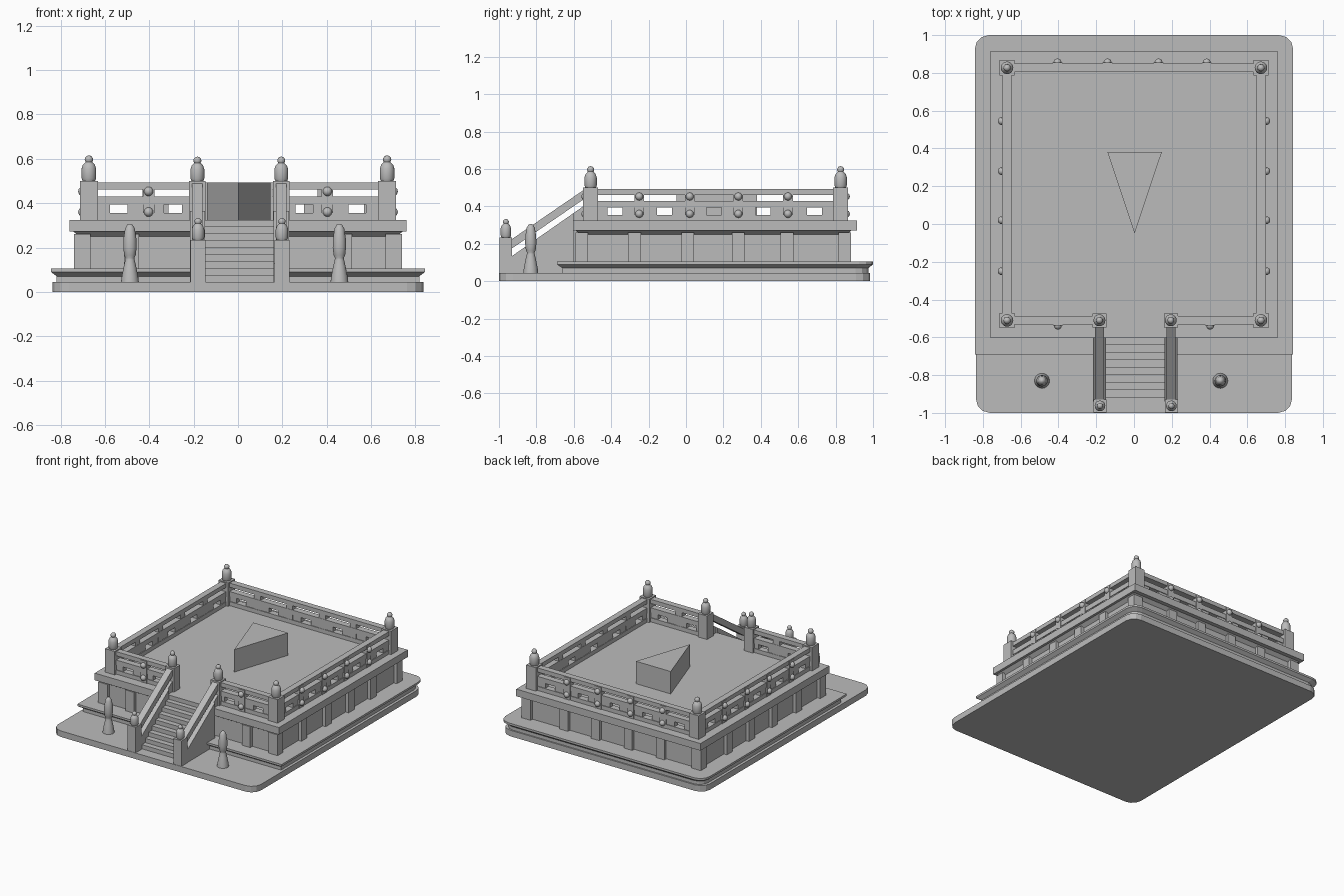
import bpy, bmesh, math
from mathutils import Vector

cube = bpy.data.objects.get("Cube")
if cube:
    bpy.data.objects.remove(cube, do_unlink=True)

stone = bpy.data.materials.new("grey_stone")
stone.use_nodes = True
GREY = (0.5, 0.5, 0.5, 1)
stone.diffuse_color = GREY
stone.node_tree.nodes["Principled BSDF"].inputs["Base Color"].default_value = GREY


def finish(name, bm, smooth=False):
    bmesh.ops.recalc_face_normals(bm, faces=bm.faces)
    mesh = bpy.data.meshes.new(name)
    bm.to_mesh(mesh)
    bm.free()
    mesh.materials.append(stone)
    obj = bpy.data.objects.new(name, mesh)
    bpy.context.collection.objects.link(obj)
    if smooth:
        bpy.ops.object.select_all(action='DESELECT')
        obj.select_set(True)
        bpy.context.view_layer.objects.active = obj
        bpy.ops.object.shade_smooth_by_angle(angle=math.radians(40))
    return obj


def loft(name, rings, smooth=False):
    """Join equal-sized rings of points and cap both ends."""
    bm = bmesh.new()
    rows = [[bm.verts.new(p) for p in ring] for ring in rings]
    n = len(rows[0])
    for a, b in zip(rows, rows[1:]):
        for i in range(n):
            j = (i + 1) % n
            bm.faces.new((a[i], a[j], b[j], b[i]))
    bm.faces.new(rows[0][::-1])
    bm.faces.new(rows[-1])
    return finish(name, bm, smooth)


def box(name, x0, x1, y0, y1, z0, z1):
    return loft(name, [[(x0, y0, z), (x1, y0, z), (x1, y1, z), (x0, y1, z)] for z in (z0, z1)])


def plan(x, y0, y1, z, front_r=0, back_r=0):
    """Rectangular outline with optional rounded front and back corners."""
    pts = []
    for sx, y, sy, r, start in ((1, y0, -1, front_r, 270), (1, y1, 1, back_r, 0),
                                (-1, y1, 1, back_r, 90), (-1, y0, -1, front_r, 180)):
        for k in range(4 if r else 1):
            a = math.radians(start + 30 * k)
            pts.append((sx * (x - r) + r * math.cos(a) if r else sx * x,
                        y - sy * r + r * math.sin(a) if r else y, z))
    return pts


def lathe(name, x, y, z, profile, sides=20):
    rings = [[(x + r * math.cos(2 * math.pi * i / sides),
               y + r * math.sin(2 * math.pi * i / sides), z + h) for i in range(sides)]
             for r, h in profile]
    return loft(name, rings, True)


def extrude_x(name, x0, x1, outline):
    return loft(name, [[(x, y, z) for y, z in outline] for x in (x0, x1)])


# Ground slab and stepped plinth
BASE, DECK = 0.045, 0.325
loft("ground_slab", [plan(0.837, -1, 0.985, z, 0.075, 0.075) for z in (0, BASE)])
loft("plinth", [plan(0.817, -0.66, 0.975, BASE, 0, 0.07), plan(0.817, -0.66, 0.975, 0.07, 0, 0.07),
                plan(0.843, -0.69, 1, 0.09, 0, 0.075), plan(0.843, -0.69, 1, 0.105, 0, 0.075)])

# Main body with flared cornice and deck
loft("body", [plan(0.715, -0.565, 0.86, 0.105), plan(0.715, -0.565, 0.86, 0.25),
              plan(0.742, -0.59, 0.885, 0.272)])
loft("deck", [plan(0.76, -0.603, 0.915, z) for z in (0.272, DECK)])

# Pilasters on the body
W = 0.034
for side in (-1, 1):
    for y in (-0.275, 0.01, 0.28, 0.54):
        xs = sorted((side * 0.70, side * 0.74))
        box("side_pilaster", *xs, y - W, y + W, 0.105, 0.26)
    for y0, y1 in ((-0.59, -0.525), (0.815, 0.883)):
        xs = sorted((side * 0.665, side * 0.74))
        box("corner_pilaster", *xs, y0, y1, 0.105, 0.26)
    x = side * 0.48
    box("front_pilaster", x - W, x + W, -0.59, -0.55, 0.105, 0.26)
for x in (-0.405, -0.14, 0.13, 0.39):
    box("back_pilaster", x - W, x + W, 0.85, 0.883, 0.105, 0.26)


# Posts with rounded finials
def post(name, x, y, z0, z1, half=0.04, scale=1.0):
    box(name, x - half, x + half, y - half, y + half, z0, z1)
    shape = [(0.028, 0), (0.033, 0.012), (0.033, 0.055), (0.027, 0.073), (0.018, 0.082),
             (0.015, 0.086), (0.019, 0.094), (0.018, 0.103), (0.011, 0.112), (0.002, 0.115)]
    lathe(name + "_finial", x, y, z1, [(r * scale, h * scale) for r, h in shape])


RX, FRONT, BACK = 0.672, -0.51, 0.827
STAIRS = (-0.183, 0.195)
for x in (-RX, RX):
    for y in (FRONT, BACK):
        post("corner_post", x, y, DECK, 0.50)
for x in STAIRS:
    post("stair_top_post", x, FRONT, DECK, 0.50, 0.037, 0.95)
    post("stair_foot_post", x + 0.003, -0.963, BASE, 0.235, 0.034, 0.85)


# Railing run: three rails, spacer blocks with one opening per bay, and studs
def railing(name, start, end, studs, outward):
    a, b, out = Vector(start), Vector(end), Vector(outward)
    along = (b - a).normalized()
    length = (b - a).length

    def piece(part, s0, s1, z0, z1, inner=0.023, outer=0.023):
        p, q = a + along * s0 - out * inner, a + along * s1 + out * outer
        xs, ys = sorted((p.x, q.x)), sorted((p.y, q.y))
        box(name + part, *xs, *ys, z0, z1)

    for part, z0, z1 in (("_bottom_rail", DECK, 0.355), ("_middle_rail", 0.393, 0.43),
                         ("_top_rail", 0.462, 0.493)):
        piece(part, 0, length, z0, z1)
    stops = [0] + studs + [length]
    for s0, s1 in zip(stops, stops[1:]):
        mid = (s0 + s1) / 2
        piece("_block", s0, mid - 0.04, 0.355, 0.393, 0.018, 0.018)
        piece("_block", mid + 0.04, s1, 0.355, 0.393, 0.018, 0.018)
    for s in studs:
        piece("_upright", s - 0.026, s + 0.026, DECK, 0.488, 0.021, 0.027)
        for z in (0.36, 0.453):
            bm = bmesh.new()
            bmesh.ops.create_uvsphere(bm, u_segments=14, v_segments=8, radius=0.021)
            centre = a + along * s + out * 0.028
            bmesh.ops.translate(bm, verts=bm.verts, vec=(centre.x, centre.y, z))
            finish(name + "_stud", bm, True)


for side, label in ((-1, "right"), (1, "left")):
    railing(label + "_railing", (side * RX, FRONT), (side * RX, BACK),
            [y - FRONT for y in (-0.25, 0.02, 0.28, 0.545)], (side, 0))
    inner = STAIRS[0] if side < 0 else STAIRS[1]
    railing(label + "_front_railing", (side * RX, FRONT), (inner, FRONT),
            [RX - 0.403], (0, -1))
railing("back_railing", (-RX, BACK), (RX, BACK),
        [x + RX for x in (-0.405, -0.14, 0.13, 0.385)], (0, 1))

# Stairs as one stepped profile
STEPS = 9
rise = (DECK - BASE) / STEPS
profile = [(-0.58, BASE), (-0.58, DECK)]
for i in range(STEPS):
    y, z = -0.6 - 0.04 * i, DECK - rise * i
    profile += [(y, z), (y, z - rise)]
extrude_x("stairs", STAIRS[0] + 0.02, STAIRS[1] - 0.02, profile)

# Sloped stair walls and handrails
for x in STAIRS:
    extrude_x("stair_wall", x - 0.034, x + 0.034,
              [(-0.94, BASE), (-0.94, 0.128), (-0.6, 0.365), (-0.6, BASE)])
    extrude_x("stair_wall_top", x - 0.024, x + 0.024,
              [(-0.6, DECK), (-0.6, 0.365), (-0.54, 0.407), (-0.54, DECK)])
    extrude_x("stair_handrail", x - 0.024, x + 0.024,
              [(-0.95, 0.162), (-0.95, 0.212), (-0.54, 0.493), (-0.54, 0.443)])

# Slender lanterns either side of the stairs
for x in (-0.487, 0.457):
    lathe("lantern", x, -0.83, BASE,
          [(0.040, 0), (0.037, 0.025), (0.028, 0.07), (0.021, 0.10), (0.020, 0.108),
           (0.026, 0.12), (0.030, 0.155), (0.029, 0.195), (0.022, 0.24),
           (0.012, 0.258), (0.002, 0.262)])

# Wedge block on the deck
loft("deck_wedge", [[(-0.14, 0.38, z), (0.003, -0.05, z), (0.147, 0.38, z)] for z in (DECK, 0.492)])
